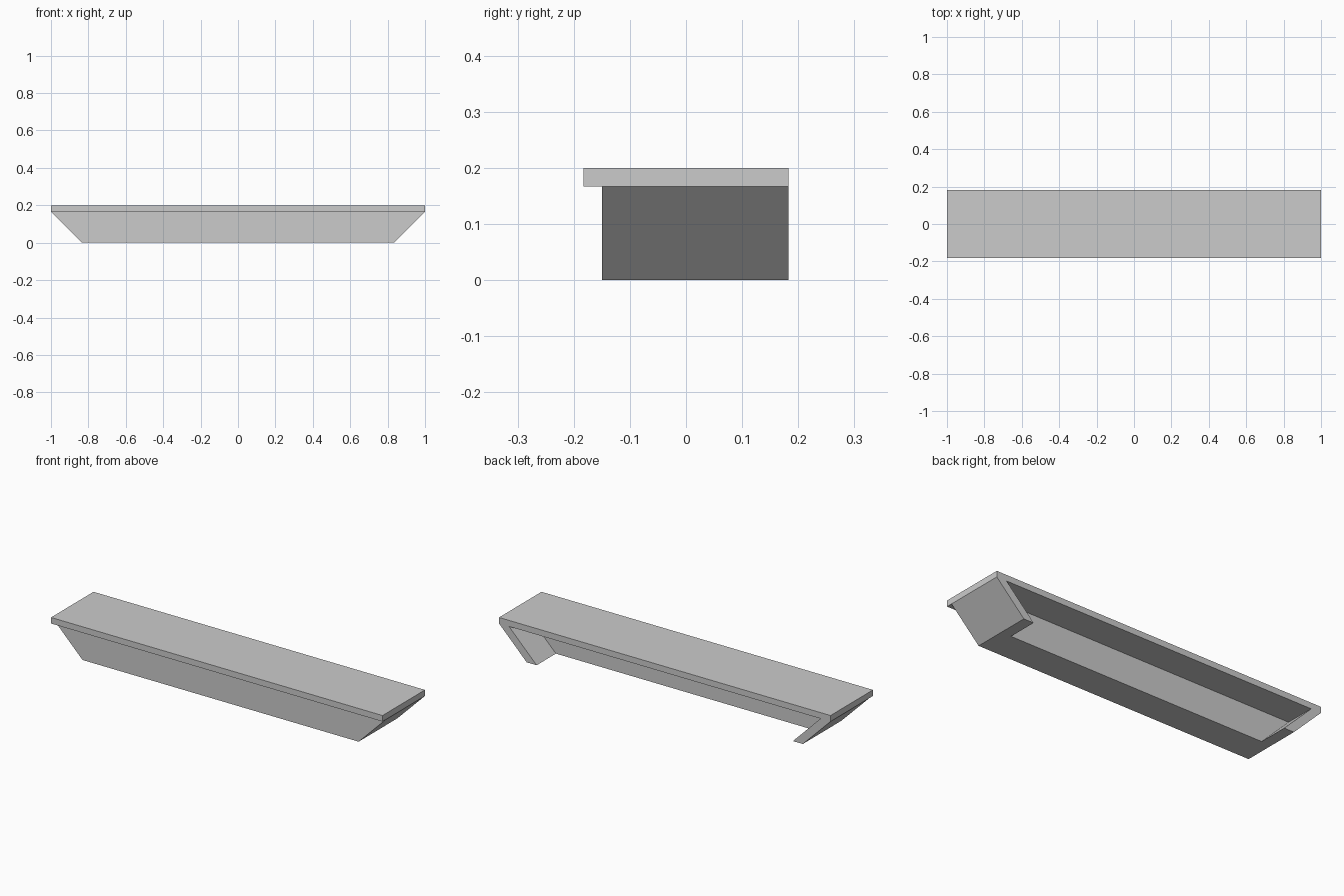
import bpy, bmesh

if "Cube" in bpy.data.objects:
    bpy.data.objects.remove(bpy.data.objects["Cube"])

TOP, UNDER = 0.2, 0.167      # shelf board top and underside heights
FRONT, BACK = -0.183, 0.183  # board depth
SLOPE = 0.167                # how far the ends lean inwards at the bottom


def loft(name, outline, z0, z1, inset=0.0):
    """Prism from a plan outline; the bottom ring is moved inwards in x."""
    bm = bmesh.new()
    low = [bm.verts.new((x - inset * (1 if x > 0 else -1), y, z0)) for x, y in outline]
    high = [bm.verts.new((x, y, z1)) for x, y in outline]
    bm.faces.new(low[::-1])
    bm.faces.new(high)
    n = len(outline)
    for i in range(n):
        j = (i + 1) % n
        bm.faces.new((low[i], low[j], high[j], high[i]))
    bmesh.ops.recalc_face_normals(bm, faces=bm.faces)
    mesh = bpy.data.meshes.new(name)
    bm.to_mesh(mesh)
    bm.free()
    obj = bpy.data.objects.new(name, mesh)
    bpy.context.collection.objects.link(obj)
    return obj


# Flat shelf board overhanging at the front
loft("shelf_board", [(-1, FRONT), (1, FRONT), (1, BACK), (-1, BACK)], UNDER, TOP)

# Tapered support: solid front half with two slanted arms, open at the back
right = [(1, -0.15), (1, BACK), (0.94, BACK), (0.94, 0.017)]
left = [(-x, y) for x, y in reversed(right)]
loft("tapered_support", right + left, 0, UNDER, SLOPE)
